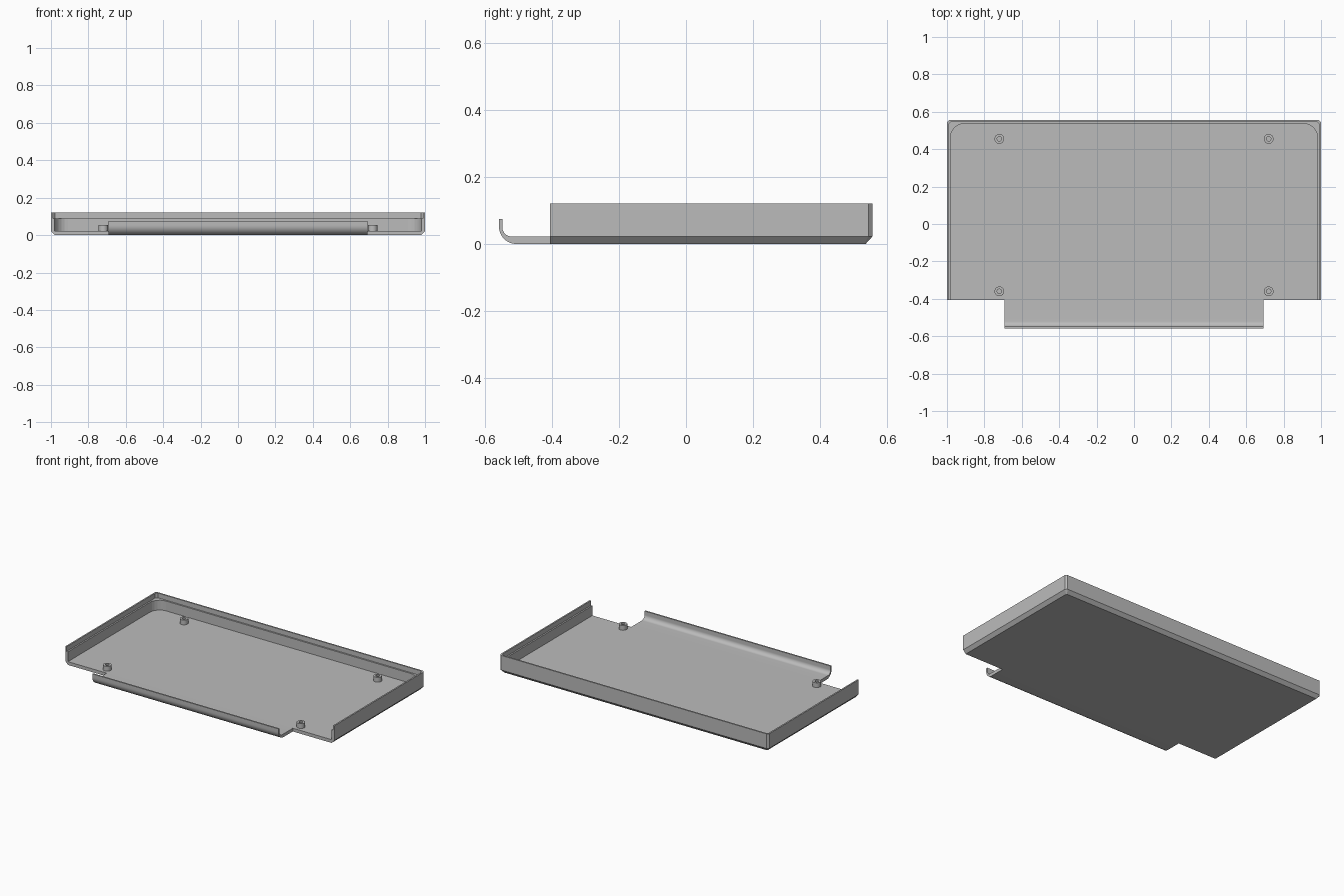
import bpy, bmesh
from math import sin, cos, pi, radians

if "Cube" in bpy.data.objects:
    bpy.data.objects.remove(bpy.data.objects["Cube"], do_unlink=True)

GREY = (0.5, 0.5, 0.5, 1)
mat = bpy.data.materials.new("plain grey")
mat.use_nodes = True
mat.diffuse_color = GREY
mat.node_tree.nodes["Principled BSDF"].inputs["Base Color"].default_value = GREY

BACK, FRONT, FLOOR = 0.556, -0.406, 0.022
STEPS = 6


def finish(bm, name, smooth=False):
    bmesh.ops.recalc_face_normals(bm, faces=bm.faces)
    mesh = bpy.data.meshes.new(name)
    bm.to_mesh(mesh)
    bm.free()
    mesh.materials.append(mat)
    ob = bpy.data.objects.new(name, mesh)
    bpy.context.collection.objects.link(ob)
    if smooth:
        bpy.ops.object.select_all(action="DESELECT")
        ob.select_set(True)
        bpy.context.view_layer.objects.active = ob
        bpy.ops.object.shade_smooth_by_angle(angle=radians(35))
    return ob


def outline(inset, corner, rounded):
    """Open U-shaped path around the left, back and right walls."""
    x, y = 1 - inset, BACK - inset
    half = [(x, FRONT)]
    for i in range(STEPS + 1):
        t = i / STEPS
        a, b = (1 - cos(t * pi / 2), 1 - sin(t * pi / 2)) if rounded else (t, 1 - t)
        half.append((x - corner * a, y - corner * b))
    return half + [(-px, py) for px, py in reversed(half)]


# Tray: loft from the underside, over the stepped rim, down to the floor
rings = [(0.02, 0.004, False, 0), (0, 0.012, False, FLOOR), (0, 0.012, False, 0.12),
         (0.01, 0.012, False, 0.12), (0.01, 0.012, False, 0.088),
         (0.02, 0.07, True, 0.088), (0.02, 0.07, True, FLOOR)]
bm = bmesh.new()
loops = [[bm.verts.new((x, y, z)) for x, y in outline(inset, corner, rounded)]
         for inset, corner, rounded, z in rings]
for low, high in zip(loops, loops[1:]):
    for i in range(len(low) - 1):
        bm.faces.new((low[i], low[i + 1], high[i + 1], high[i]))
bm.faces.new(loops[0])
bm.faces.new(loops[-1])
bm.faces.new([l[0] for l in loops] + [l[-1] for l in reversed(loops)])
finish(bm, "tray")

# Front lip: floor tongue that curls upward
OUT, IN, ARC = 0.052, 0.028, 10
profile = [(FRONT, FLOOR), (FRONT, 0)]
angles = [i / ARC * pi / 2 for i in range(ARC + 1)]
profile += [(-0.558 + OUT * (1 - sin(a)), OUT * (1 - cos(a))) for a in angles]
profile += [(-0.558, 0.075), (-0.548, 0.075)]
profile += [(-0.548 + IN * (1 - sin(a)), FLOOR + IN * (1 - cos(a))) for a in reversed(angles)]
bm = bmesh.new()
face = bm.faces.new([bm.verts.new((-0.692, y, z)) for y, z in profile])
moved = bmesh.ops.extrude_face_region(bm, geom=[face], use_keep_orig=True)["geom"]
bmesh.ops.translate(bm, vec=(1.384, 0, 0),
                    verts=[v for v in moved if isinstance(v, bmesh.types.BMVert)])
finish(bm, "front_lip", True)

# Four hollow screw posts
SIDES = 24
for y, place in ((0.455, "back"), (-0.36, "front")):
    for x, side in ((0.72, "left"), (-0.72, "right")):
        bm = bmesh.new()
        circles = []
        for r, z in ((0.026, 0.02), (0.026, 0.054), (0.012, 0.054), (0.012, FLOOR + 0.001)):
            circles.append([bm.verts.new((x + r * cos(2 * pi * i / SIDES),
                                          y + r * sin(2 * pi * i / SIDES), z))
                            for i in range(SIDES)])
        for low, high in zip(circles, circles[1:]):
            for i in range(SIDES):
                j = (i + 1) % SIDES
                bm.faces.new((low[i], low[j], high[j], high[i]))
        bm.faces.new(circles[0])
        bm.faces.new(circles[-1])
        finish(bm, f"screw_post_{place}_{side}", True)
